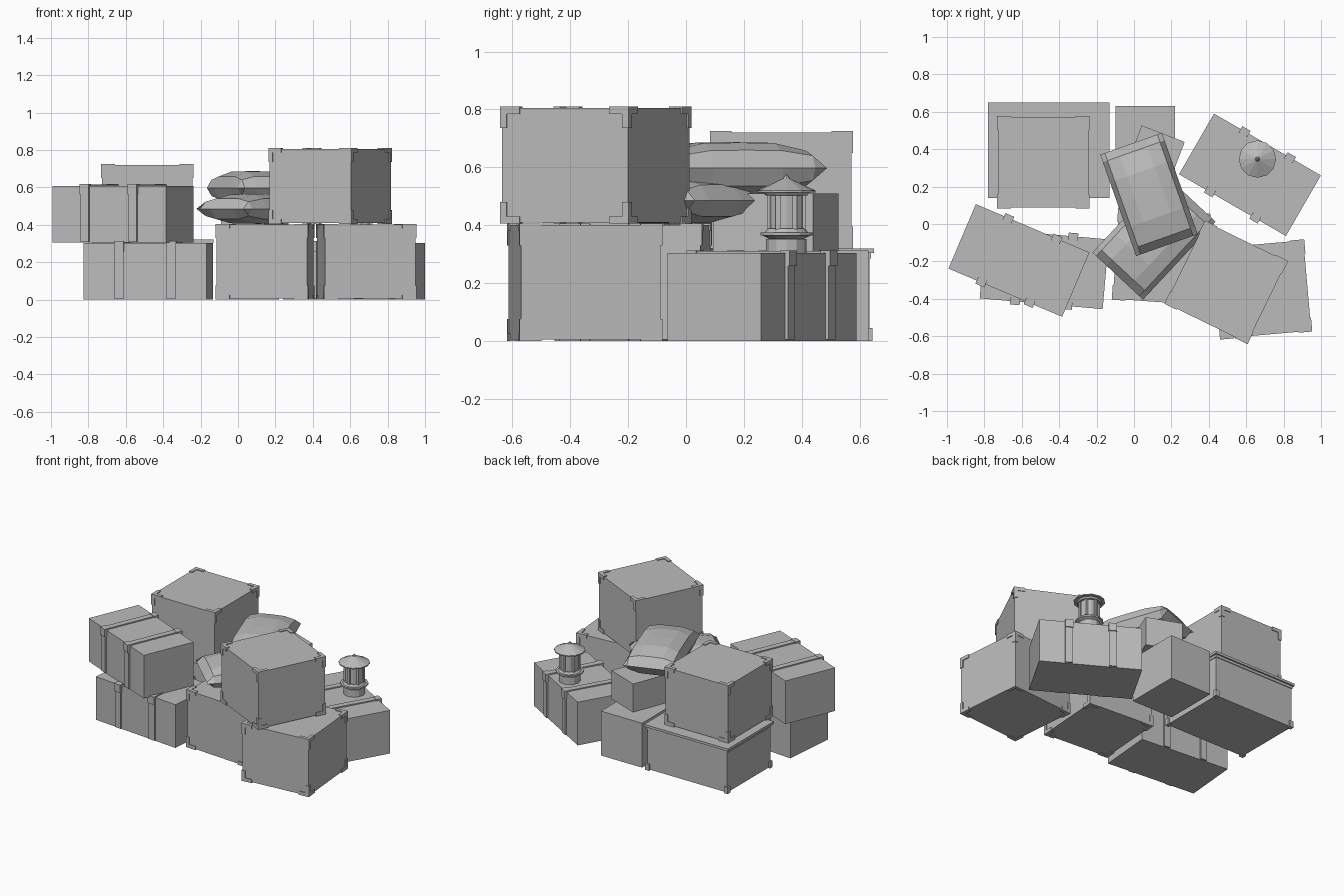
import bpy, bmesh, math
from mathutils import Matrix, Vector

if "Cube" in bpy.data.objects:
    bpy.data.objects.remove(bpy.data.objects["Cube"])

grey = bpy.data.materials.new("plain grey")
grey.use_nodes = True
grey.diffuse_color = (0.5, 0.5, 0.5, 1)
grey.node_tree.nodes["Principled BSDF"].inputs["Base Color"].default_value = (0.5, 0.5, 0.5, 1)


def add_box(bm, lo, hi):
    lo, hi = Vector(lo), Vector(hi)
    mat = Matrix.Translation((lo + hi) / 2) @ Matrix.Diagonal((*(hi - lo), 1))
    bmesh.ops.create_cube(bm, size=1, matrix=mat)


def add_disc(bm, r1, r2, z1, z2, sides=12):
    bmesh.ops.create_cone(bm, cap_ends=True, segments=sides, radius1=r1, radius2=r2,
                          depth=z2 - z1, matrix=Matrix.Translation((0, 0, (z1 + z2) / 2)))


def finish(name, bm, loc, angle=0):
    bmesh.ops.recalc_face_normals(bm, faces=bm.faces)
    me = bpy.data.meshes.new(name)
    bm.to_mesh(me)
    bm.free()
    me.materials.append(grey)
    ob = bpy.data.objects.new(name, me)
    ob.location = loc
    ob.rotation_euler.z = math.radians(angle)
    bpy.context.collection.objects.link(ob)


def add_brackets(bm, size, out=0.005, arm=0.075, width=0.025):
    # three short bars along the edges that meet at each corner
    for sx in (-1, 1):
        for sy in (-1, 1):
            for z, sz in ((0, -1), (size[2], 1)):
                s = Vector((sx, sy, sz))
                tip = Vector((sx * size[0] / 2, sy * size[1] / 2, z)) + s * out
                for axis in range(3):
                    d = Vector((width, width, width))
                    d[axis] = arm
                    inner = tip - s * d
                    add_box(bm, [min(a, b) for a, b in zip(tip, inner)],
                            [max(a, b) for a, b in zip(tip, inner)])


def crate(name, loc, angle, side=0.485, height=0.395):
    bm = bmesh.new()
    h = side / 2
    add_box(bm, (-h, -h, 0), (h, h, height))
    add_brackets(bm, (side, side, height))
    finish(name, bm, loc, angle)


def strapped_case(name, loc, angle, x=0.33, y=0.187, h=0.303):
    bm = bmesh.new()
    add_box(bm, (-x, -y, 0), (x, y, h))
    for u in (-0.14, 0.14):
        add_box(bm, (u - 0.021, -y, h - 0.01), (u + 0.021, y, h + 0.008))
        for s in (-1, 1):
            # side band with a thicker bend at the top
            for reach, low, half in ((0.011, 0.004, 0.024), (0.018, h - 0.045, 0.026)):
                ys = sorted((s * (y - 0.02), s * (y + reach)))
                add_box(bm, (u - half, ys[0], low), (u + half, ys[1], h + 0.01))
    finish(name, bm, loc, angle)


def cushion(name, loc, angle, width, length, thick):
    bm = bmesh.new()
    bmesh.ops.create_grid(bm, x_segments=6, y_segments=6, size=1)

    def spread(t):
        return math.copysign((0, 0.45, 0.85, 1)[round(abs(t) * 3)], t)

    for v in bm.verts:
        u, w = spread(v.co.x), spread(v.co.y)
        bulge = math.sqrt(max(0, (1 - u ** 4) * (1 - w ** 4)))
        v.co = (u * width / 2, w * length / 2, thick * bulge)
    copy = bmesh.ops.duplicate(bm, geom=bm.verts[:] + bm.edges[:] + bm.faces[:])["geom"]
    for v in copy:
        if isinstance(v, bmesh.types.BMVert):
            v.co.z *= -1
    bmesh.ops.remove_doubles(bm, verts=bm.verts, dist=0.0005)
    finish(name, bm, loc, angle)


# Bracketed crates
crate("front_centre_crate", (0.145, -0.175, 0.005), -4)
crate("front_left_crate", (0.685, -0.35, 0.005), 5)
crate("top_crate", (0.493, -0.312, 0.41), -26)
crate("back_right_crate", (-0.485, 0.33, 0.325), 0)

# Strapped cases
strapped_case("back_left_case", (0.62, 0.263, 0), -30)
strapped_case("front_right_lower_case", (-0.48, -0.24, 0), -5)
strapped_case("front_right_upper_case", (-0.615, -0.195, 0.305), -23)

# Low chest with overhanging lid
bm = bmesh.new()
add_box(bm, (-0.31, -0.24, 0.005), (0.31, 0.24, 0.305))
add_box(bm, (-0.325, -0.255, 0.303), (0.325, 0.255, 0.32))
add_box(bm, (-0.315, -0.245, 0.285), (0.315, 0.245, 0.305))
for sx in (-1, 1):
    for sy in (-1, 1):
        x, y = sx * 0.305, sy * 0.235
        add_box(bm, (x - 0.015, y - 0.015, 0), (x + 0.015, y + 0.015, 0.045))
finish("low_chest", bm, (-0.455, 0.395, 0))

# Plain boxes at the back
bm = bmesh.new()
add_box(bm, (-0.16, -0.19, 0), (0.16, 0.19, 0.312))
finish("back_lower_box", bm, (0.06, 0.44, 0))
bm = bmesh.new()
add_box(bm, (-0.123, -0.185, 0), (0.123, 0.185, 0.2))
finish("back_upper_box", bm, (0.09, 0.31, 0.31), -21)

# Cushions
cushion("upper_cushion", (0.08, 0.158, 0.597), 19.5, 0.35, 0.575, 0.09)
cushion("lower_cushion", (0.107, -0.07, 0.485), -43, 0.37, 0.57, 0.08)

# Lantern: base, tray, glass, posts, cap and finial
bm = bmesh.new()
add_disc(bm, 0.07, 0.07, 0, 0.05)
add_disc(bm, 0.06, 0.085, 0.05, 0.062)
add_disc(bm, 0.09, 0.09, 0.062, 0.072)
add_disc(bm, 0.075, 0.065, 0.072, 0.085)
add_disc(bm, 0.058, 0.058, 0.08, 0.215)
for i in range(6):
    a = math.radians(60 * i + 30)
    x, y = 0.058 * math.cos(a), 0.058 * math.sin(a)
    add_box(bm, (x - 0.008, y - 0.008, 0.08), (x + 0.008, y + 0.008, 0.21))
add_disc(bm, 0.072, 0.082, 0.2, 0.212)
add_disc(bm, 0.1, 0.1, 0.21, 0.217)
add_disc(bm, 0.1, 0.015, 0.217, 0.257)
add_disc(bm, 0.015, 0.003, 0.255, 0.272, 8)
finish("lantern", bm, (0.66, 0.347, 0.303))
